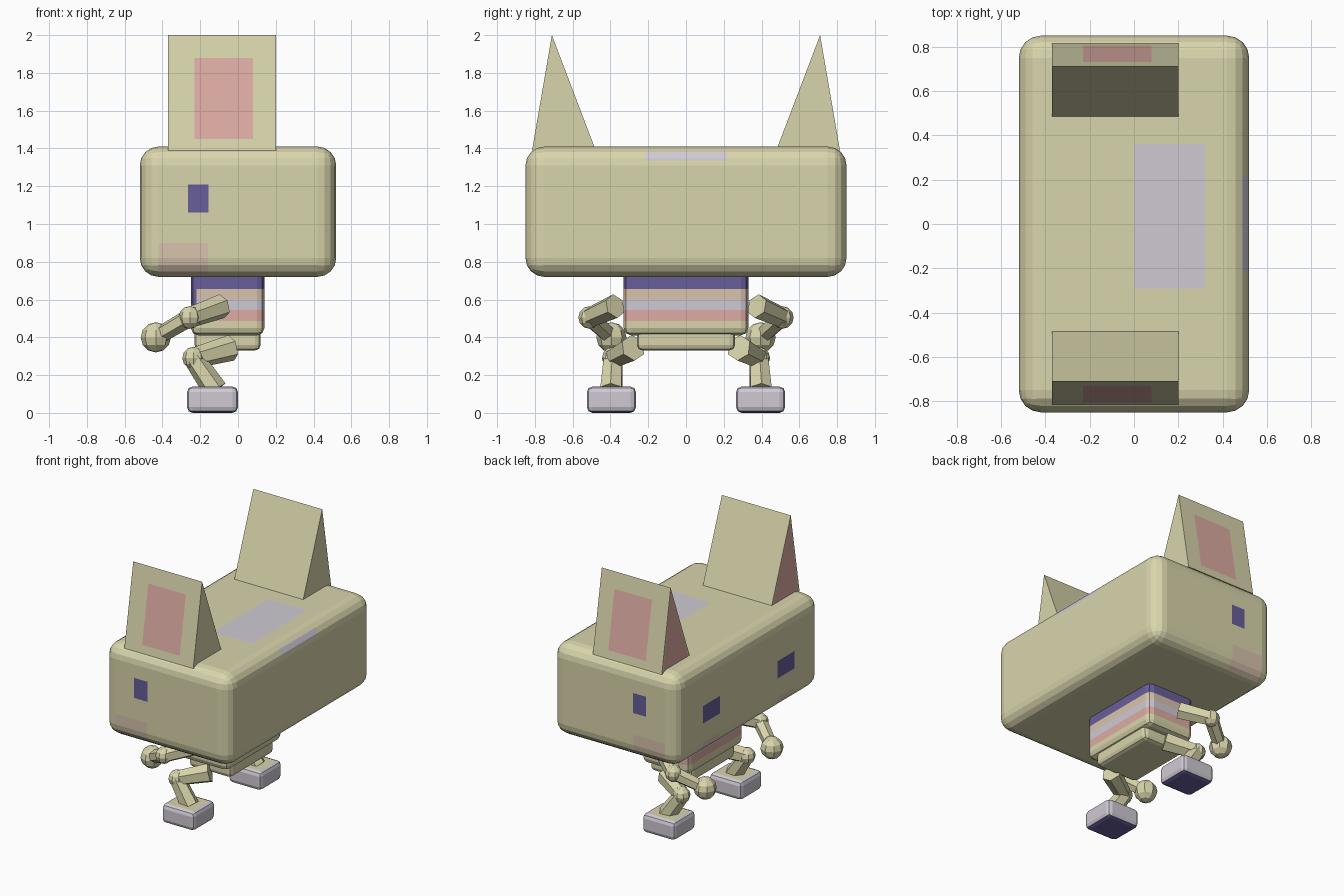
import bpy, bmesh
from mathutils import Matrix, Vector

if "Cube" in bpy.data.objects:
    bpy.data.objects.remove(bpy.data.objects["Cube"])


def linear(c):
    c /= 255
    return c / 12.92 if c <= 0.04045 else ((c + 0.055) / 1.055) ** 2.4


COLOURS = {"cream": (217, 213, 172), "pink": (221, 172, 163), "blush": (216, 196, 173),
           "lavender": (208, 202, 212), "purple": (104, 94, 155)}
MATS = []
for name, rgb in COLOURS.items():
    m = bpy.data.materials.new(name)
    m.diffuse_color = (*[linear(v) for v in rgb], 1)
    m.use_nodes = True
    m.node_tree.nodes["Principled BSDF"].inputs["Base Color"].default_value = m.diffuse_color
    MATS.append(m)
CREAM, PINK, BLUSH, LAVENDER, PURPLE = range(5)


def finish(name, bm, rule=None):
    """Make an object, colouring each face by rule(centre, normal)."""
    bmesh.ops.recalc_face_normals(bm, faces=bm.faces)
    if rule:
        for f in bm.faces:
            f.material_index = rule(f.calc_center_median(), f.normal)
    me = bpy.data.meshes.new(name)
    bm.to_mesh(me)
    bm.free()
    for m in MATS:
        me.materials.append(m)
    ob = bpy.data.objects.new(name, me)
    bpy.context.collection.objects.link(ob)
    return ob


def rounded_box(lo, hi, r, seg):
    lo, hi = Vector(lo), Vector(hi)
    bm = bmesh.new()
    bmesh.ops.create_cube(bm, size=1, matrix=Matrix.Translation((lo + hi) / 2)
                          @ Matrix.Diagonal((*(hi - lo), 1)))
    bmesh.ops.bevel(bm, geom=bm.edges[:], offset=r, segments=seg, profile=0.5, affect='EDGES')
    return bm


def cut(bm, axis, values):
    """Slice the mesh at the given coordinates so colours get crisp borders."""
    no = Vector((0, 0, 0))
    no[axis] = 1
    for v in values:
        bmesh.ops.bisect_plane(bm, geom=bm.verts[:] + bm.edges[:] + bm.faces[:],
                               plane_co=no * v, plane_no=no, dist=1e-5)


def limb(name, a, b, r1, r2):
    a, b = Vector(a), Vector(b)
    d = b - a
    bm = bmesh.new()
    bmesh.ops.create_cone(bm, cap_ends=True, segments=6, radius1=r1, radius2=r2, depth=d.length,
                          matrix=Matrix.Translation((a + b) / 2)
                          @ d.to_track_quat('Z', 'Y').to_matrix().to_4x4())
    finish(name, bm)


def ball(name, p, r):
    bm = bmesh.new()
    bmesh.ops.create_uvsphere(bm, u_segments=8, v_segments=6, radius=r,
                              matrix=Matrix.Translation(p))
    finish(name, bm)


# Head with eyes, cheeks and pale patches
def head_rule(c, n):
    y = abs(c.y)
    if y > 0.75 and -0.42 < c.x < -0.16 and 0.73 < c.z < 0.90:
        return BLUSH
    if y > 0.84 and -0.265 < c.x < -0.155 and 1.06 < c.z < 1.21:
        return PURPLE
    if c.x < -0.43 and 0.34 < y < 0.54:
        if 0.96 < c.z < 1.09:
            return PURPLE
        if 0.75 < c.z < 0.82:
            return BLUSH
    if c.z > 1.405 and 0 < c.x < 0.32 and -0.29 < c.y < 0.36:
        return LAVENDER
    if c.x > 0.43 and y < 0.215 and 1.335 < c.z < 1.385:
        return LAVENDER
    return CREAM


bm = rounded_box((-0.52, -0.85, 0.72), (0.52, 0.85, 1.41), 0.1, 4)
cut(bm, 0, (-0.42, -0.265, -0.16, -0.155, 0, 0.32))
cut(bm, 1, (-0.54, -0.34, -0.29, -0.215, 0.215, 0.34, 0.36, 0.54))
cut(bm, 2, (0.73, 0.75, 0.82, 0.90, 0.96, 1.06, 1.09, 1.21, 1.335, 1.385))
finish("head", bm, head_rule)

# Body with collar and stripes
def body_rule(c, n):
    if c.z > 0.655 or (c.x < -0.22 and c.z > 0.57):
        return PURPLE
    for z, colour in ((0.60, BLUSH), (0.545, LAVENDER), (0.487, PINK)):
        if c.z > z:
            return colour
    return CREAM


bm = rounded_box((-0.25, -0.33, 0.41), (0.14, 0.33, 0.76), 0.04, 2)
cut(bm, 0, (-0.22,))
cut(bm, 2, (0.487, 0.545, 0.57, 0.60, 0.655))
finish("body", bm, body_rule)

# Hips
finish("hips", rounded_box((-0.23, -0.26, 0.33), (0.12, 0.26, 0.45), 0.03, 2))

for s, side in ((1, "left"), (-1, "right")):
    # Ear: wedge with a pink outer panel and a pink inset on its front
    bm = bmesh.new()
    prof = ((0.815, 1.39), (0.478, 1.39), (0.71, 2.0))
    a, b = ([bm.verts.new((x, s * y, z)) for y, z in prof] for x in (-0.37, 0.20))
    front = bm.faces.new(a)
    bm.faces.new(b)
    for i in range(3):
        j = (i + 1) % 3
        bm.faces.new((a[i], a[j], b[j], b[i]))
    bmesh.ops.recalc_face_normals(bm, faces=bm.faces)
    bmesh.ops.inset_individual(bm, faces=[front], thickness=0.025)
    front.material_index = PINK
    cut(bm, 0, (-0.23, 0.08))
    cut(bm, 2, (1.45, 1.88))
    for f in bm.faces:
        c = f.calc_center_median()
        if s * f.normal.y > 0.9 and -0.23 < c.x < 0.08 and 1.45 < c.z < 1.88:
            f.material_index = PINK
    finish(side + "_ear", bm)

    # Arm
    elbow, hand = (-0.255, s * 0.51, 0.505), (-0.435, s * 0.395, 0.40)
    limb(side + "_upper_arm", (-0.085, s * 0.375, 0.565), elbow, 0.065, 0.055)
    ball(side + "_elbow", elbow, 0.06)
    limb(side + "_forearm", elbow, hand, 0.05, 0.045)
    ball(side + "_hand", hand, 0.08)

    # Leg
    knee = (-0.235, s * 0.385, 0.29)
    limb(side + "_thigh", (-0.035, s * 0.28, 0.345), knee, 0.07, 0.055)
    ball(side + "_knee", knee, 0.06)
    limb(side + "_shin", knee, (-0.12, s * 0.395, 0.12), 0.055, 0.065)

    # Foot: pale sides, cream top, dark sole
    y0, y1 = sorted((s * 0.265, s * 0.525))
    finish(side + "_foot", rounded_box((-0.27, y0, 0), (0, y1, 0.14), 0.03, 2),
           lambda c, n: CREAM if n.z > 0.95 else PURPLE if n.z < -0.8 else LAVENDER)
